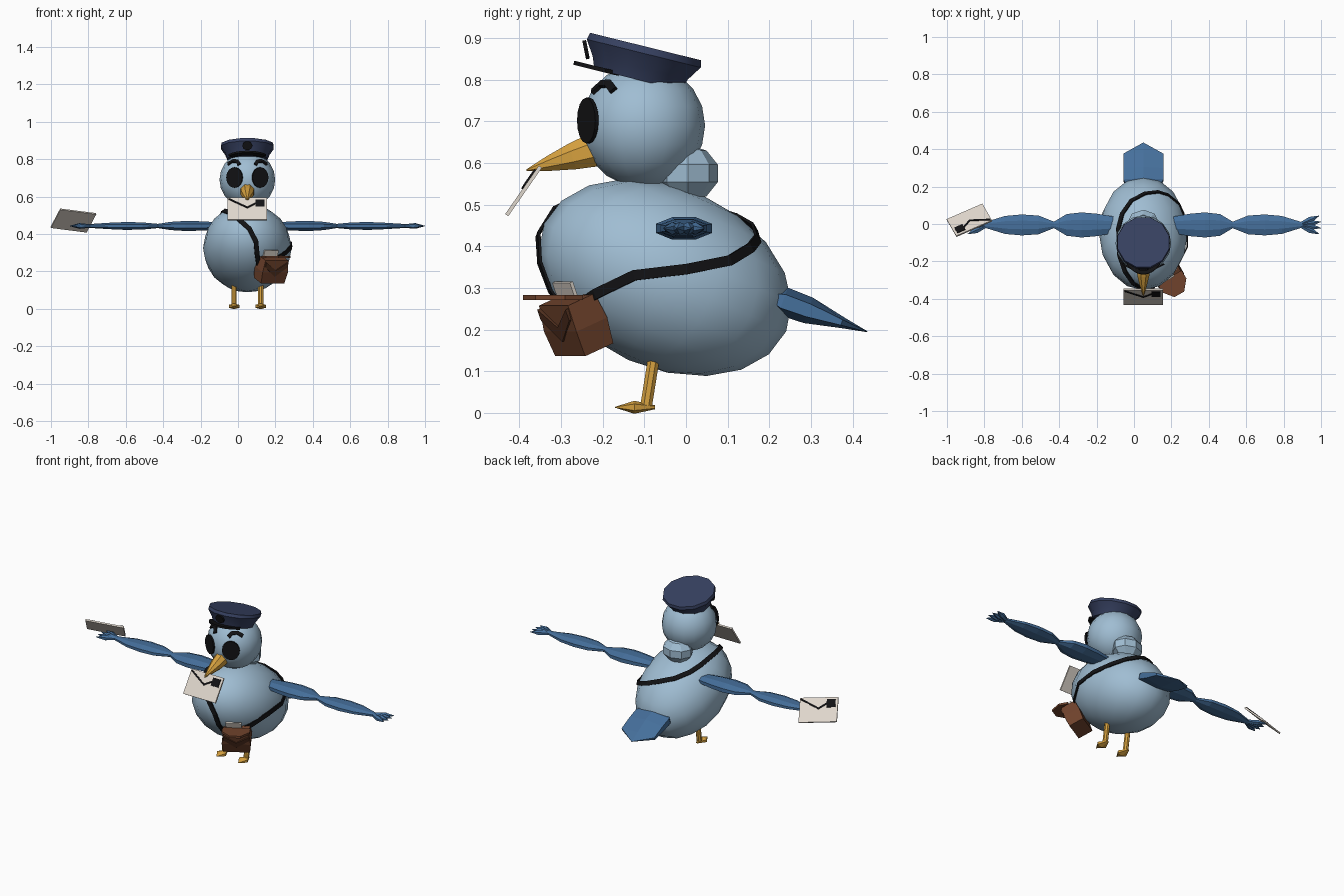
import bpy, bmesh, math
from mathutils import Vector, Matrix

if "Cube" in bpy.data.objects:
    bpy.data.objects.remove(bpy.data.objects["Cube"])

CX = 0.05  # the bird's own centre line


def material(name, r, g, b):
    m = bpy.data.materials.new(name)
    m.use_nodes = True
    m.diffuse_color = (r, g, b, 1)
    m.node_tree.nodes["Principled BSDF"].inputs["Base Color"].default_value = (r, g, b, 1)
    return m


PALE = material("pale_blue", .35, .51, .65)
BLUE = material("wing_blue", .06, .16, .33)
NAVY = material("navy", .038, .053, .12)
BROWN = material("leather_brown", .16, .055, .025)
DARK = material("dark_leather", .085, .03, .014)
GOLD = material("golden_orange", .68, .36, .05)
CREAM = material("cream_paper", .74, .68, .61)
BLACK = material("black", .006, .006, .007)


def frame(origin, x, y):
    """Matrix with the given x axis and a y axis made square to it."""
    x = Vector(x).normalized()
    z = x.cross(Vector(y)).normalized()
    y = z.cross(x)
    m = Matrix((x, y, z)).transposed().to_4x4()
    m.translation = Vector(origin)
    return m


def finish(name, bm, mat, matrix=Matrix(), smooth=False):
    bmesh.ops.remove_doubles(bm, verts=bm.verts, dist=1e-5)
    bm.transform(matrix)
    bmesh.ops.recalc_face_normals(bm, faces=bm.faces)
    mesh = bpy.data.meshes.new(name)
    bm.to_mesh(mesh)
    bm.free()
    mesh.materials.append(mat)
    ob = bpy.data.objects.new(name, mesh)
    bpy.context.collection.objects.link(ob)
    if smooth:
        bpy.ops.object.select_all(action="DESELECT")
        ob.select_set(True)
        bpy.context.view_layer.objects.active = ob
        bpy.ops.object.shade_smooth_by_angle(angle=math.radians(35))
    return ob


def ball(name, matrix, mat, segs=16, rings=10, smooth=True):
    bm = bmesh.new()
    bmesh.ops.create_uvsphere(bm, u_segments=segs, v_segments=rings, radius=1)
    return finish(name, bm, mat, matrix, smooth)


def loft(name, rings, n, mat, matrix, smooth=False):
    """Rings are (distance along x, half width in y, half width in z)."""
    bm = bmesh.new()
    k = 1 / math.cos(math.pi / n)
    loops = []
    for t, ry, rz in rings:
        angles = [(i + .5) * math.tau / n for i in range(n)]
        loops.append([bm.verts.new((t, ry * k * math.cos(a), rz * k * math.sin(a))) for a in angles])
    for a, b in zip(loops, loops[1:]):
        for i in range(n):
            j = (i + 1) % n
            bm.faces.new((a[i], a[j], b[j], b[i]))
    for end, ring in ((loops[0], rings[0]), (loops[-1], rings[-1])):
        if ring[1] > 0:
            bm.faces.new(end)
    return finish(name, bm, mat, matrix, smooth)


def plate(name, points, thick, mat, matrix):
    """Flat outline in xy, given thickness around z = 0."""
    bm = bmesh.new()
    face = bm.faces.new([bm.verts.new((x, y, -thick / 2)) for x, y in points])
    ext = bmesh.ops.extrude_face_region(bm, geom=[face])["geom"]
    bmesh.ops.translate(bm, verts=[v for v in ext if isinstance(v, bmesh.types.BMVert)], vec=(0, 0, thick))
    return finish(name, bm, mat, matrix)


def rect(w, h, x=0, y=0):
    return [(x - w/2, y - h/2), (x + w/2, y - h/2), (x + w/2, y + h/2), (x - w/2, y + h/2)]


def oval(rx, ry, n=16):
    return [(rx * math.cos(i * math.tau / n), ry * math.sin(i * math.tau / n)) for i in range(n)]


def ribbon(name, points, ellipsoid, width, thick, mat, lift):
    """Band laid on the surface of an ellipsoid."""
    inv, centre = ellipsoid.inverted(), ellipsoid.translation
    pts = [ellipsoid @ ((inv @ Vector(p)).normalized() * lift) for p in points]
    bm = bmesh.new()
    rows = []
    for i, p in enumerate(pts):
        tangent = pts[min(i + 1, len(pts) - 1)] - pts[max(i - 1, 0)]
        normal = (p - centre).normalized()
        side = tangent.cross(normal).normalized() * width / 2
        out = normal * thick / 2
        rows.append([bm.verts.new(p + v) for v in (side + out, out - side, -side - out, side - out)])
    for a, b in zip(rows, rows[1:]):
        for i in range(4):
            j = (i + 1) % 4
            bm.faces.new((a[i], a[j], b[j], b[i]))
    bm.faces.new(rows[0])
    bm.faces.new(rows[-1])
    return finish(name, bm, mat)


def shift(matrix, x=0, y=0, z=0):
    return matrix @ Matrix.Translation((x, y, z))


# Body, neck and head
BODY = Matrix.Translation((CX, -.05, .325)) @ Matrix.Rotation(math.radians(-24), 4, "X") \
    @ Matrix.Diagonal((.237, .318, .217, 1))
HEAD = Matrix.Translation((CX, -.103, .69)) @ Matrix.Scale(.149, 4)
ball("body", BODY, PALE)
ball("head", HEAD, PALE)
ball("neck_feathers", Matrix.Translation((CX, .005, .575)) @ Matrix.Diagonal((.09, .075, .068, 1)),
     PALE, 8, 5, False)

# Beak and tail
loft("beak", [(0, .036, .04), (.05, .032, .032), (.11, .018, .018), (.165, .002, .002)], 8, GOLD,
     frame((CX, -.225, .63), (0, -1, -.3), (1, 0, 0)))
loft("tail", [(0, .085, .012), (.035, .107, .03), (.1, .107, .028), (.185, .107, .012), (.25, .001, .001)],
     6, BLUE, frame((CX, .2, .28), (0, .94, -.34), (1, 0, 0)))

# Paired parts: eyes, brows, wings, legs
for s, label in ((1, "left"), (-1, "right")):
    normal = Vector((s * .068, -.132, .012))
    eye = frame(Vector((CX, -.103, .69)) + normal * 1.005, Vector((0, 0, 1)).cross(normal), (0, 0, 1))
    plate(label + "_eye", oval(.048, .055), .009, BLACK, eye)
    brow = [(CX + s * x, y, z) for x, y, z in
            ((.04, -.215, .765), (.055, -.205, .79), (.08, -.19, .795), (.105, -.175, .775))]
    ribbon(label + "_brow", brow, HEAD, .02, .009, BLACK, 1.02)

    wing = frame((CX, -.005, .443), (s, 0, 0), (0, 1, 0))
    loft(label + "_upper_wing", [(.16, .045, .02), (.25, .06, .025), (.33, .067, .027), (.41, .058, .022),
                                 (.48, .016, .011)], 8, BLUE, wing)
    loft(label + "_lower_wing", [(.475, .016, .011), (.56, .05, .019), (.65, .056, .021), (.74, .048, .017),
                                 (.85, .014, .01)], 8, BLUE, wing)
    for i, turn in enumerate((-24, -8, 8, 24)):
        finger = shift(wing, .83) @ Matrix.Rotation(math.radians(turn), 4, "Z")
        loft(f"{label}_feather_{i + 1}", [(0, .008, .007), (.07, .016, .013), (.12, .001, .001)],
             6, BLUE, finger)

    x = CX + s * .071
    loft(label + "_leg", [(0, .014, .014), (.11, .014, .014)], 8, GOLD,
         frame((x, -.078, .127), (0, -.16, -1), (1, 0, 0)), True)
    loft(label + "_foot", [(0, .006, .004), (.05, .028, .0135), (.096, .001, .001)], 6, GOLD,
         frame((x, -.074, .0135), (0, -1, 0), (1, 0, 0)))

# Cap with visor and badge
CAP = frame((CX, -.117, .80), (0, .24, .97), (1, 0, 0))
loft("cap", [(0, .106, .106), (.03, .118, .118), (.065, .141, .141), (.082, .137, .137)], 12, NAVY, CAP, True)
arc = [math.radians(a) for a in range(-150, -29, 12)]
visor = [(.115 * math.cos(a), .157 * math.sin(a)) for a in arc] + \
        [(.09 * math.cos(a), .09 * math.sin(a)) for a in reversed(arc)]
plate("cap_visor", visor, .01, BLACK, frame((CX, -.117, .803), (1, 0, 0), (0, .97, -.24)))
plate("cap_badge", oval(.027, .024, 10), .009, BLACK, frame((CX, -.24, .872), (1, 0, 0), (0, -.2, 1)))


# Letters in the beak and in the right wing
def letter(name, m):
    plate(name, rect(.21, .142), .009, CREAM, m)
    top = shift(m, z=.006)
    plate(name + "_fold", [(-.1, .068), (0, .012), (.06, .05), (.06, .04), (0, .002), (-.1, .058)],
          .005, BLACK, top)
    plate(name + "_stamp", rect(.048, .045, .068, .035), .006, BLACK, top)


letter("beak_letter", frame((CX, -.39, .533), (1, 0, 0), (0, .57, .82)))
letter("wing_letter", frame((-.88, .02, .472), (-.195, -.085, .025), (.043, -.105, .11)))

# Shoulder strap
ribbon("strap", [(.12, -.32, .22), (.105, -.34, .29), (.095, -.345, .36), (.06, -.33, .42), (0, -.3, .475),
                 (-.045, -.25, .51), (-.08, -.17, .53), (-.09, -.02, .52), (-.07, .06, .5), (-.02, .14, .48),
                 (.06, .19, .46), (.14, .2, .43), (.2, .18, .405), (.26, .12, .37), (.285, 0, .345),
                 (.27, -.12, .33), (.24, -.22, .285), (.2, -.28, .25)], BODY, .025, .007, BLACK, 1.02)

# Satchel: tapered box, folded front, open flap and a letter inside
OUT, ACROSS = Vector((.5, -.87, 0)), Vector((.87, .5, 0))
BAG = frame((.178, -.265, .212), ACROSS, OUT * .37 + Vector((0, 0, .93)))
loft("satchel", [(-.065, .072, .042), (.0, .078, .046), (.065, .07, .04)], 4, BROWN,
     BAG @ frame((0, 0, 0), (0, 1, 0), (1, 0, 0)))
plate("satchel_fold", [(-.068, .058), (0, .012), (.068, .058), (.068, .03), (0, -.025), (-.068, .03)],
      .009, DARK, shift(BAG, z=.045))
plate("satchel_flap", [(-.075, 0), (.075, 0), (.075, .05), (.03, .105), (-.03, .105), (-.075, .05)],
      .012, BROWN, frame((.19, -.285, .277), ACROSS, OUT))
plate("satchel_letter", rect(.085, .12, -.015, .045), .009, CREAM, shift(BAG, z=-.012))
